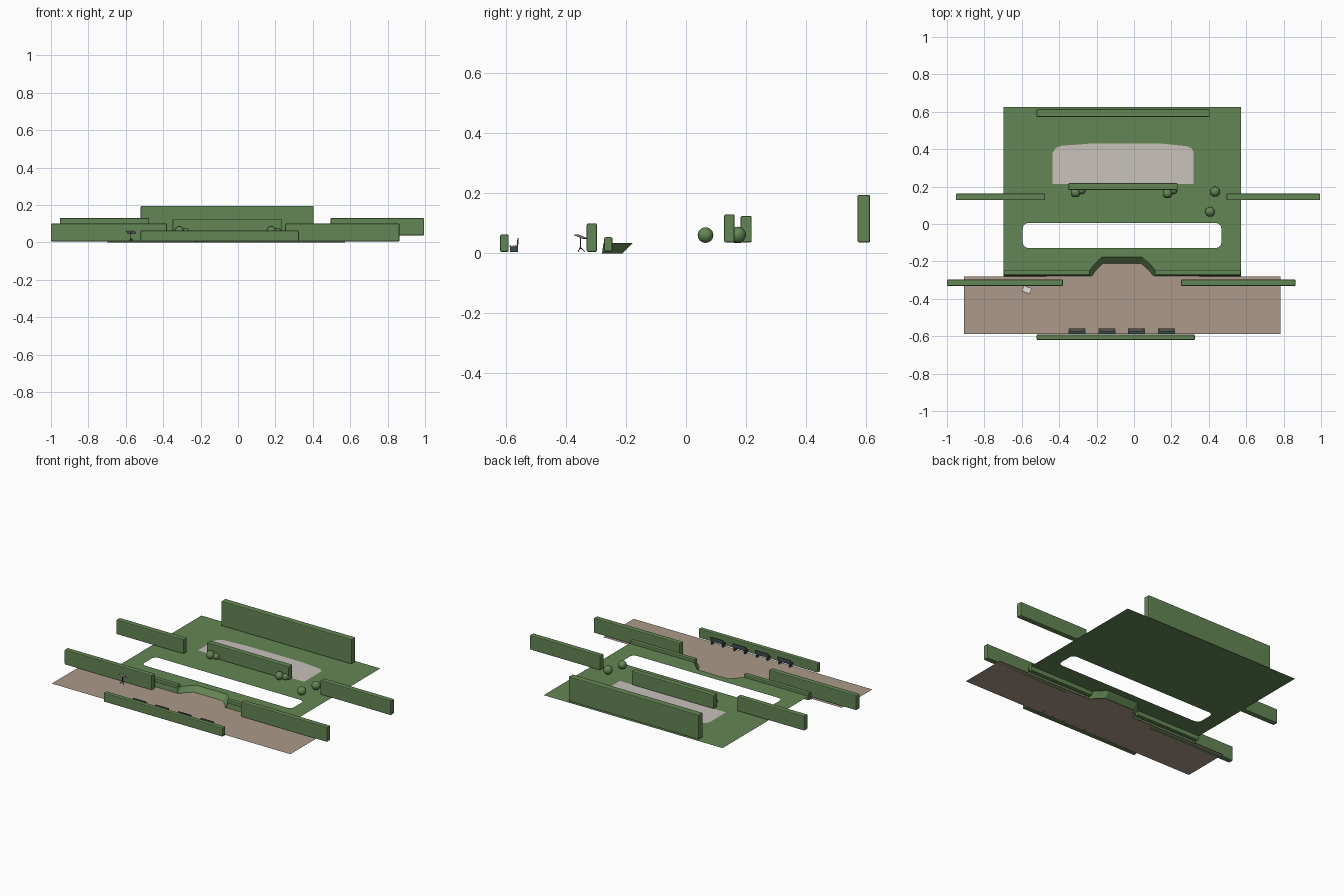
import bpy, bmesh, math
from mathutils import Matrix, Vector

if "Cube" in bpy.data.objects:
    bpy.data.objects.remove(bpy.data.objects["Cube"])


def material(name, rgb):
    m = bpy.data.materials.new(name)
    m.diffuse_color = (*rgb, 1)
    m.use_nodes = True
    m.node_tree.nodes["Principled BSDF"].inputs["Base Color"].default_value = m.diffuse_color
    return m


GREEN = material("leaf green", (0.127, 0.238, 0.089))
PAVING = material("warm paving", (0.413, 0.319, 0.254))
GRAVEL = material("pale gravel", (0.578, 0.539, 0.497))
SLATE = material("dark slate", (0.045, 0.075, 0.07))
PANEL = material("pale panel", (0.68, 0.66, 0.60))
IRON = material("dark iron", (0.03, 0.03, 0.03))


def finish(name, bm, mat, smooth=False):
    me = bpy.data.meshes.new(name)
    bm.to_mesh(me)
    bm.free()
    me.materials.append(mat)
    ob = bpy.data.objects.new(name, me)
    bpy.context.collection.objects.link(ob)
    for p in me.polygons:
        p.use_smooth = smooth
    return ob


def sheet(name, loops, z, mat):
    """Flat surface from an outline and optional hole loops."""
    bm = bmesh.new()
    edges = []
    for loop in loops:
        vs = [bm.verts.new((x, y, z)) for x, y in loop]
        edges += [bm.edges.new((vs[i - 1], vs[i])) for i in range(len(vs))]
    bmesh.ops.triangle_fill(bm, use_beauty=True, use_dissolve=False,
                            edges=edges, normal=(0, 0, 1))
    for f in bm.faces:
        f.normal_update()
        if f.normal.z < 0:
            f.normal_flip()
    return finish(name, bm, mat)


def add_box(bm, x0, x1, y0, y1, z0, z1):
    size = Matrix.Diagonal((x1 - x0, y1 - y0, z1 - z0, 1))
    mid = Matrix.Translation(((x0 + x1) / 2, (y0 + y1) / 2, (z0 + z1) / 2))
    bmesh.ops.create_cube(bm, size=1, matrix=mid @ size)


def hedge(name, *bounds):
    bm = bmesh.new()
    add_box(bm, *bounds)
    bmesh.ops.bevel(bm, geom=bm.edges[:], offset=0.005, segments=2,
                    profile=0.5, affect='EDGES')
    return finish(name, bm, GREEN)


def add_rod(bm, a, b, r):
    a, b = Vector(a), Vector(b)
    d = b - a
    m = Matrix.Translation((a + b) / 2) @ d.to_track_quat('Z', 'Y').to_matrix().to_4x4()
    bmesh.ops.create_cone(bm, cap_ends=True, segments=8, radius1=r, radius2=r,
                          depth=d.length, matrix=m)


def rounded_rect(x0, x1, y0, y1, r, n=6):
    pts = []
    for k, (cx, cy) in enumerate([(x1 - r, y1 - r), (x0 + r, y1 - r),
                                  (x0 + r, y0 + r), (x1 - r, y0 + r)]):
        for i in range(n + 1):
            a = math.pi / 2 * (k + i / n)
            pts.append((cx + r * math.cos(a), cy + r * math.sin(a)))
    return pts


# Raised lawn with the front recess and the long rounded opening
TOP = 0.035
crest = [(-0.235, -0.245), (-0.215, -0.22), (-0.174, -0.177),
         (0.045, -0.177), (0.09, -0.22), (0.115, -0.25)]
foot = [(-0.225, -0.279), (-0.205, -0.248), (-0.168, -0.212),
        (0.04, -0.212), (0.08, -0.248), (0.105, -0.279)]
front = -0.275
edge_top = [(-0.697, front), (-0.24, front)] + crest + [(0.12, front), (0.572, front)]
edge_low = [(-0.697, -0.28), (-0.23, -0.28)] + foot + [(0.11, -0.28), (0.572, -0.28)]
sheet("lawn", [edge_top + [(0.572, 0.625), (-0.697, 0.625)],
               rounded_rect(-0.595, 0.467, -0.128, 0.005, 0.03)], TOP, GREEN)

# Sloping bank between lawn and paving
bm = bmesh.new()
hi = [bm.verts.new((x, y, TOP)) for x, y in edge_top]
lo = [bm.verts.new((x, y, 0)) for x, y in edge_low]
for i in range(len(hi) - 1):
    bm.faces.new((lo[i], lo[i + 1], hi[i + 1], hi[i]))
finish("bank", bm, GREEN)

# Paved forecourt reaching into the recess
sheet("paving", [[(-0.91, -0.588), (0.783, -0.588), (0.783, -0.28)]
                 + foot[::-1] + [(-0.91, -0.28)]], 0.005, PAVING)

# Gravel terrace
sheet("gravel_terrace", [[(-0.435, 0.215), (0.318, 0.215), (0.318, 0.385),
                          (0.308, 0.405), (0.28, 0.416), (0.15, 0.43),
                          (-0.23, 0.43), (-0.39, 0.418), (-0.42, 0.405),
                          (-0.435, 0.38)]], 0.038, GRAVEL)

# Clipped hedges: x, y and z limits
hedge("back_hedge", -0.52, 0.404, 0.572, 0.614, 0.037, 0.195)
hedge("middle_hedge", -0.35, 0.233, 0.182, 0.219, 0.037, 0.125)
hedge("left_side_hedge", -0.953, -0.475, 0.127, 0.162, 0.037, 0.13)
hedge("right_side_hedge", 0.495, 0.995, 0.127, 0.162, 0.037, 0.13)
hedge("left_front_hedge", -1.0, -0.38, -0.331, -0.297, 0.005, 0.1)
hedge("right_front_hedge", 0.252, 0.863, -0.331, -0.297, 0.005, 0.1)
hedge("street_hedge", -0.52, 0.325, -0.62, -0.591, 0.005, 0.063)
hedge("left_edge_hedge", -0.697, -0.236, -0.273, -0.245, 0.007, 0.054)
hedge("right_edge_hedge", 0.112, 0.572, -0.273, -0.245, 0.007, 0.054)

# Ball shrubs
for i, (x, y, r) in enumerate([(-0.313, 0.168, 0.025), (-0.28, 0.18, 0.02),
                               (0.179, 0.163, 0.025), (0.211, 0.18, 0.02),
                               (0.433, 0.173, 0.027), (0.406, 0.065, 0.026)]):
    bm = bmesh.new()
    bmesh.ops.create_uvsphere(bm, u_segments=20, v_segments=12, radius=r,
                              matrix=Matrix.Translation((x, y, TOP + r)))
    finish(f"ball_shrub_{i + 1}", bm, GREEN, True)

# Benches: slatted seat, thin back, end supports
for i in range(4):
    x = -0.304 + i * 0.159
    bm = bmesh.new()
    for k in range(3):
        y = -0.588 + k * 0.009
        add_box(bm, x - 0.046, x + 0.046, y, y + 0.007, 0.022, 0.027)
    add_box(bm, x - 0.046, x + 0.046, -0.562, -0.558, 0.03, 0.052)
    for s in (-0.038, 0.038):
        add_box(bm, x + s - 0.003, x + s + 0.003, -0.587, -0.562, 0.005, 0.022)
        add_box(bm, x + s - 0.003, x + s + 0.003, -0.563, -0.56, 0.005, 0.045)
    finish(f"bench_{i + 1}", bm, SLATE)

# Lectern: tripod stand with a tilted panel
cx, cy = -0.573, -0.352
bm = bmesh.new()
add_rod(bm, (cx, cy, 0.015), (cx, cy, 0.054), 0.002)
for k in range(3):
    a = math.radians(90 + 120 * k)
    add_rod(bm, (cx, cy, 0.02),
            (cx + 0.015 * math.cos(a), cy + 0.015 * math.sin(a), 0.006), 0.0015)
finish("lectern_stand", bm, IRON)
bm = bmesh.new()
add_box(bm, -0.022, 0.022, -0.017, 0.017, -0.0015, 0.0015)
bm.transform(Matrix.Translation((cx, cy, 0.056))
             @ Matrix.Rotation(math.radians(-18), 4, 'Z')
             @ Matrix.Rotation(math.radians(-22), 4, 'X'))
finish("lectern_panel", bm, PANEL)
